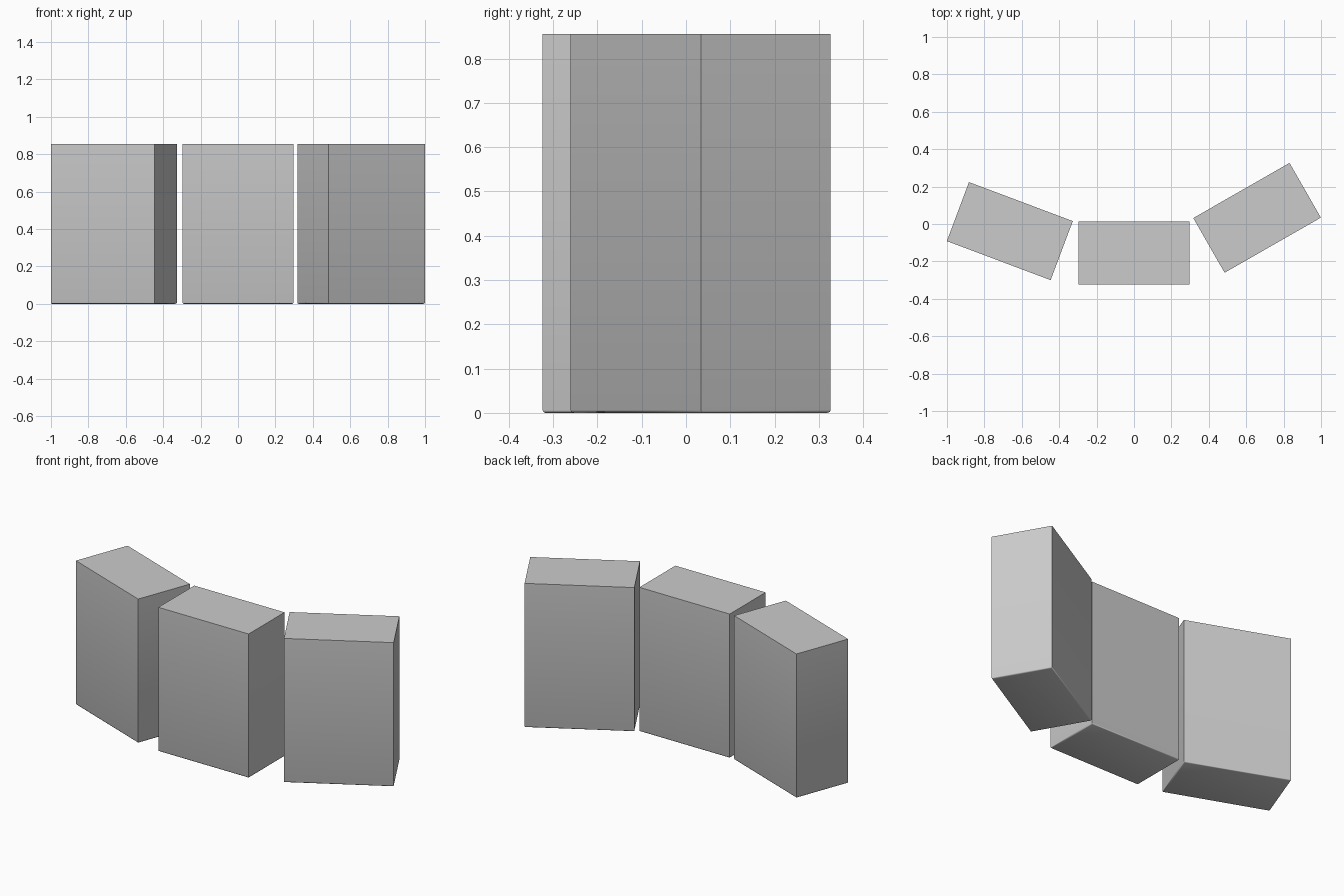
import bpy, bmesh, math

if "Cube" in bpy.data.objects:
    bpy.data.objects.remove(bpy.data.objects["Cube"])

W, D, H = 0.593, 0.337, 0.855

grey = bpy.data.materials.new("light grey")
grey.diffuse_color = (0.6, 0.6, 0.6, 1)
grey.use_nodes = True
grey.node_tree.nodes["Principled BSDF"].inputs["Base Color"].default_value = grey.diffuse_color


def block(name, x, y, angle):
    """Upright block with a slightly softened bottom rim."""
    bm = bmesh.new()
    bmesh.ops.create_cube(bm, size=1)
    for v in bm.verts:
        v.co = (v.co.x * W, v.co.y * D, (v.co.z + 0.5) * H)
    rim = [e for e in bm.edges if all(v.co.z < 0.01 for v in e.verts)]
    bmesh.ops.bevel(bm, geom=rim, offset=0.006, segments=2, profile=0.5, affect='EDGES')
    mesh = bpy.data.meshes.new(name)
    bm.to_mesh(mesh)
    bm.free()
    mesh.materials.append(grey)
    ob = bpy.data.objects.new(name, mesh)
    bpy.context.collection.objects.link(ob)
    ob.location = (x, y, 0)
    ob.rotation_euler.z = math.radians(angle)
    # smooth only the softened rim
    bpy.context.view_layer.objects.active = ob
    ob.select_set(True)
    bpy.ops.object.shade_smooth_by_angle(angle=math.radians(50))
    ob.select_set(False)


# three blocks fanned out in a shallow arc
block("left_block", -0.664, -0.038, -20.6)
block("middle_block", 0.0, -0.155, 0)
block("right_block", 0.658, 0.033, 29.8)
